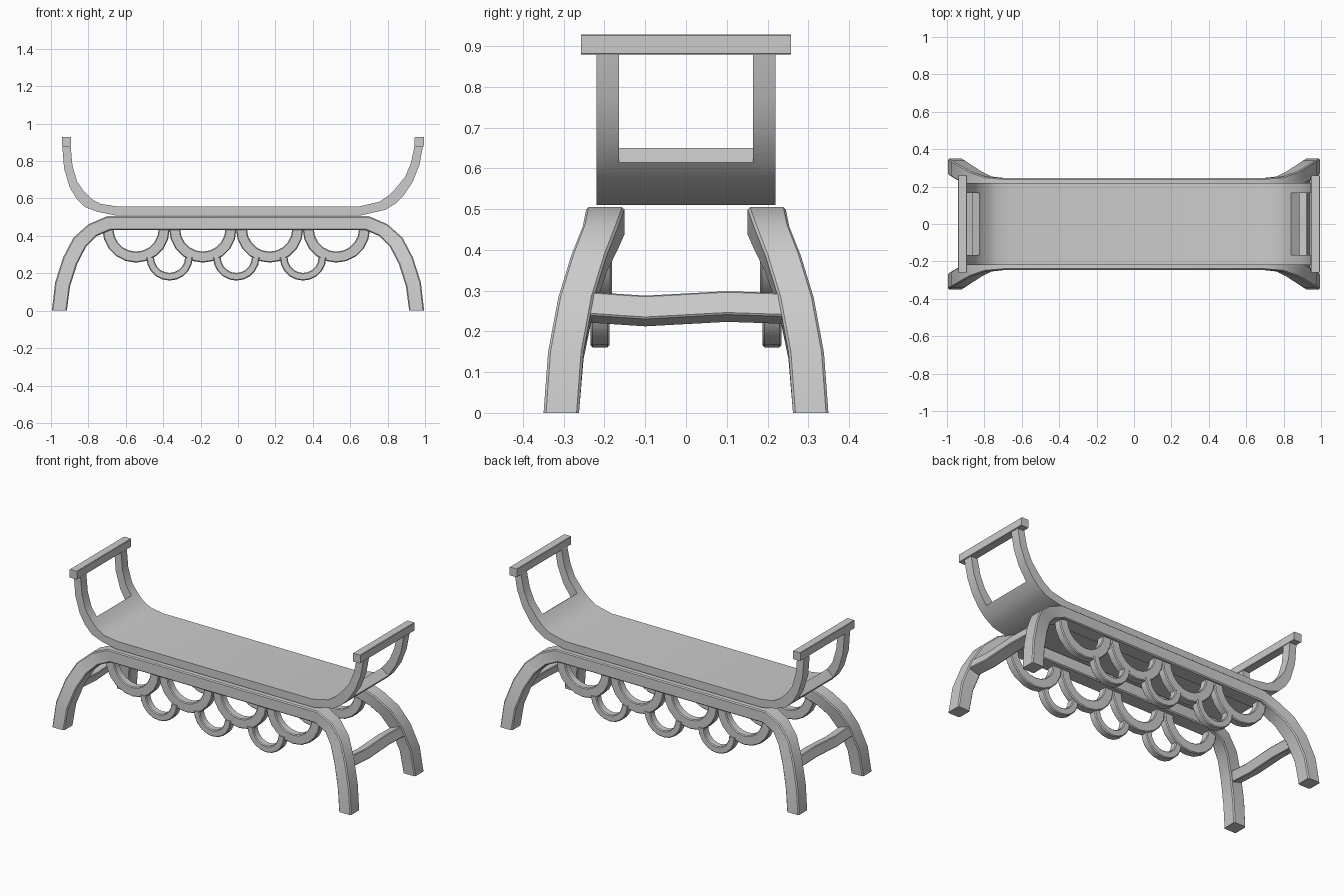
import bpy, bmesh, math
from mathutils import Vector

if "Cube" in bpy.data.objects:
    bpy.data.objects.remove(bpy.data.objects["Cube"])


def finish(name, verts, faces, mirror=None, angle=40):
    """Make an object from verts/faces, with optional mirror axis and smoothing."""
    me = bpy.data.meshes.new(name)
    me.from_pydata([tuple(v) for v in verts], [], faces)
    bm = bmesh.new()
    bm.from_mesh(me)
    bmesh.ops.recalc_face_normals(bm, faces=bm.faces)
    bm.to_mesh(me)
    bm.free()
    ob = bpy.data.objects.new(name, me)
    bpy.context.collection.objects.link(ob)
    if mirror is not None:
        m = ob.modifiers.new("mirror", 'MIRROR')
        m.use_axis = [i == mirror for i in range(3)]
        m.use_mirror_merge = False
    bpy.ops.object.select_all(action='DESELECT')
    ob.select_set(True)
    bpy.context.view_layer.objects.active = ob
    bpy.ops.object.shade_smooth_by_angle(angle=math.radians(angle))
    return ob


def section(c, u, v, a, b, ch):
    """Chamfered rectangle around c with half sizes a along u and b along v."""
    pts = [(a, b - ch), (a - ch, b), (ch - a, b), (-a, b - ch),
           (-a, ch - b), (ch - a, -b), (a - ch, -b), (a, ch - b)]
    return [Vector(c) + Vector(u) * p + Vector(v) * q for p, q in pts]


def skin(name, rings, mirror=None):
    """Join a row of sections into a capped bar."""
    n = len(rings[0])
    verts = [v for r in rings for v in r]
    faces = [(i * n + j, i * n + (j + 1) % n, (i + 1) * n + (j + 1) % n, (i + 1) * n + j)
             for i in range(len(rings) - 1) for j in range(n)]
    faces += [tuple(range(n)), tuple(range(len(verts) - n, len(verts)))]
    return finish(name, verts, faces, mirror)


# seat: curved board with open ends, stations of (outer x,z, inner x,z)
left = [(-.94, .885, -.895, .885), (-.93, .76, -.885, .775), (-.90, .66, -.86, .69),
        (-.865, .60, -.825, .64), (-.82, .555, -.78, .595), (-.755, .53, -.735, .571),
        (-.66, .51, -.65, .558)]
right = [(.66, .51, .65, .558), (.79, .54, .755, .582), (.845, .575, .805, .615),
         (.885, .615, .84, .65), (.935, .69, .893, .715), (.97, .78, .925, .79),
         (.99, .885, .945, .885)]
st = left + right
ys = (-.22, -.165, .165, .22)
cells = {(i, j) for i in range(len(st) - 1) for j in range(3)
         if j != 1 or 3 <= i < len(st) - 4}
verts, index, faces = [], {}, []


def vid(i, j, k):
    if (i, j, k) not in index:
        index[i, j, k] = len(verts)
        verts.append((st[i][2 * k], ys[j], st[i][2 * k + 1]))
    return index[i, j, k]


for i, j in sorted(cells):
    corners = [(i, j), (i + 1, j), (i + 1, j + 1), (i, j + 1)]
    for k in (0, 1):
        faces.append([vid(*c, k) for c in corners])
    neighbours = [(i, j - 1), (i + 1, j), (i, j + 1), (i - 1, j)]
    for s, nb in enumerate(neighbours):
        if nb not in cells:
            p, q = corners[s], corners[(s + 1) % 4]
            faces.append([vid(*p, 0), vid(*q, 0), vid(*q, 1), vid(*p, 1)])
finish("seat", verts, faces)

# handrail caps on top of the two ends
for name, x in (("left_handrail", -.917), ("right_handrail", .97)):
    skin(name, [section((x, y, .904), (1, 0, 0), (0, 0, 1), .025, .025, .003)
                for y in (-.258, .258)])

# side frames: rail and splayed legs, stations of (outer x,z, inner x,z, y centre)
leg = [(.995, 0, .915, 0, .306), (.978, .15, .898, .13, .295), (.935, .285, .86, .25, .270),
       (.88, .39, .812, .342, .238), (.80, .462, .757, .398, .210),
       (.70, .505, .68, .432, .198)]
path = [(-a, b, -c, d, y) for a, b, c, d, y in leg] + leg[::-1]
rings = []
for xo, zo, xi, zi, y in path:
    o, n = Vector((xo, y, zo)), Vector((xi, y, zi))
    rings.append(section((o + n) / 2, (o - n).normalized(), (0, 1, 0),
                         (o - n).length / 2, .0435 if zi < .4 else .047, .006))
skin("side_frame", rings, 1)


# scalloped half rings hanging under each rail
def scallop(name, cx, cz, r_out, r_in, y, half, steps=10):
    rings = []
    for k in range(steps + 1):
        t = math.pi * (1 + k / steps)
        u = Vector((math.cos(t), 0, math.sin(t)))
        c = Vector((cx, y, cz)) + u * (r_out + r_in) / 2
        rings.append(section(c, u, (0, 1, 0), (r_out - r_in) / 2, half, .005))
    skin(name, rings, 1)


for i in range(4):
    scallop("upper_scallop", -.545 + .357 * i, .437, .18, .121, .205, .024)
for i in range(3):
    scallop("lower_scallop", -.366 + .357 * i, .285, .124, .083, .211, .023)

# wavy stretchers between the legs
wave = [(-.25, .260), (-.1, .250), (0, .2555), (.1, .261), (.25, .256)]
u, v = Vector((-.3, 0, .954)), Vector((.954, 0, .3))
skin("stretcher", [section((.902, y, z), u, v, .03, .034, .004) for y, z in wave], 0)
